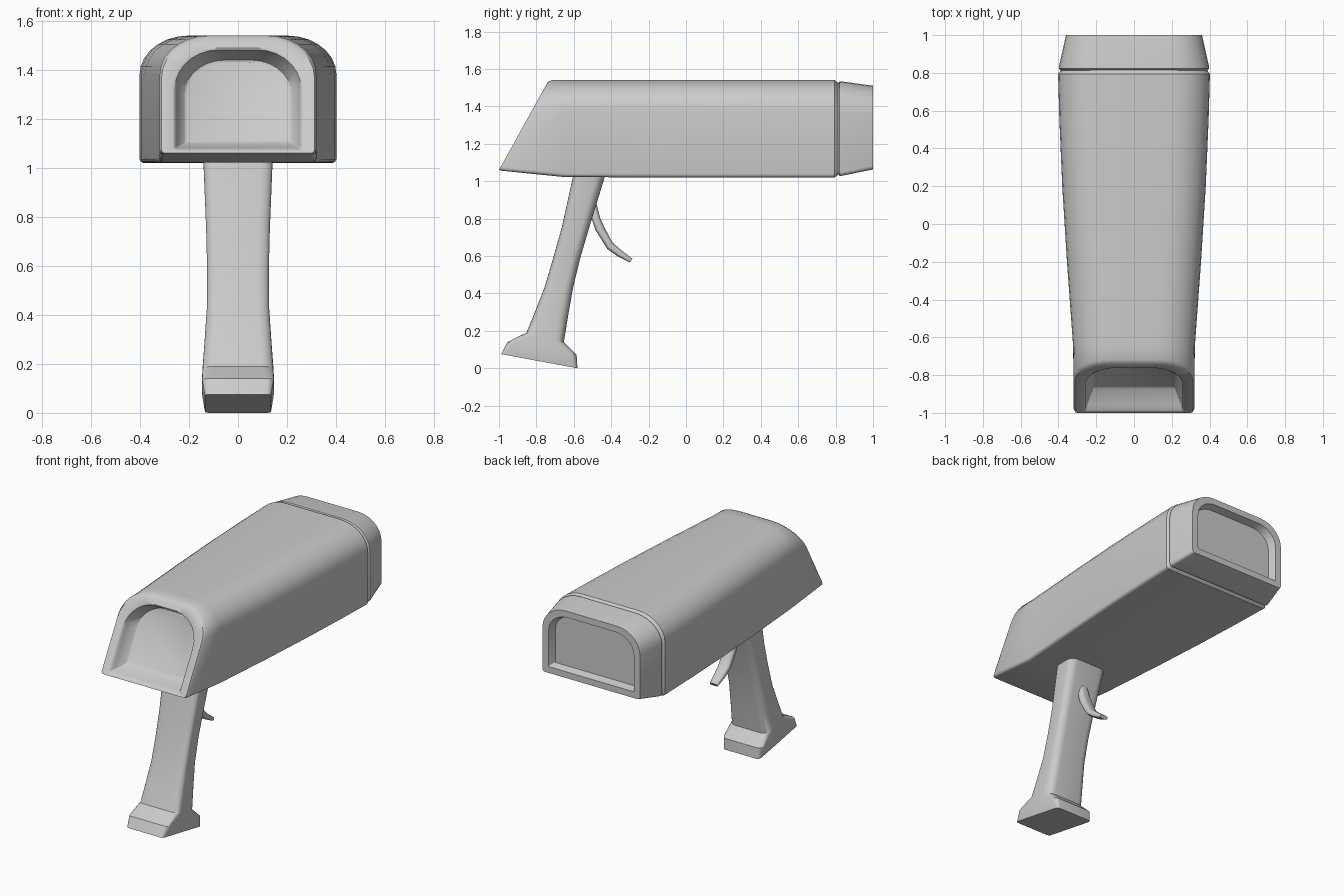
import bpy, bmesh, math


def outline(w, lo, hi, r_lo, r_hi, n_lo=4, n_hi=7):
    """Mirrored rounded section: half width w, from lo to hi, elliptical corners (rx, rv)."""
    half = []
    for i in range(n_lo + 1):
        a = math.pi / 2 * i / n_lo
        half.append((w - r_lo[0] * (1 - math.sin(a)), lo + r_lo[1] * (1 - math.cos(a))))
    for i in range(n_hi + 1):
        a = math.pi / 2 * i / n_hi
        half.append((w - r_hi[0] * (1 - math.cos(a)), hi - r_hi[1] * (1 - math.sin(a))))
    return half + [(-x, v) for x, v in reversed(half)]


def loft(name, rings, cap_start=False, cap_end=False, angle=35):
    bm = bmesh.new()
    rows = [[bm.verts.new(p) for p in ring] for ring in rings]
    n = len(rows[0])
    for a, b in zip(rows, rows[1:]):
        for i in range(n):
            j = (i + 1) % n
            bm.faces.new((a[i], a[j], b[j], b[i]))
    if cap_start:
        bm.faces.new(rows[0][::-1])
    if cap_end:
        bm.faces.new(rows[-1])
    bmesh.ops.recalc_face_normals(bm, faces=bm.faces)
    # flip when an end panel faces inward
    for cap, sign in ((cap_start, -1), (cap_end and not cap_start, 1)):
        if cap:
            panel = max(bm.faces, key=lambda f: len(f.verts))
            axis = 2 if abs(panel.normal.z) > 0.9 else 1
            want = -1 if axis == 2 else sign
            if panel.normal[axis] * want < 0:
                bmesh.ops.reverse_faces(bm, faces=bm.faces)
    me = bpy.data.meshes.new(name)
    bm.to_mesh(me)
    bm.free()
    ob = bpy.data.objects.new(name, me)
    bpy.context.collection.objects.link(ob)
    bpy.ops.object.select_all(action='DESELECT')
    ob.select_set(True)
    bpy.context.view_layer.objects.active = ob
    bpy.ops.object.shade_smooth_by_angle(angle=math.radians(angle))
    return ob


def housing_ring(y, w, z0, z1, rx, rz, rb=0.02, slant=0.0):
    return [(x, y + slant * (z - 1.06), z)
            for x, z in outline(w, z0, z1, (rb, rb), (rx, rz))]


S = 0.555  # slope of the slanted front

# Main housing: recessed screen, slanted rim, then the widening shell
loft("housing", [
    housing_ring(-0.888, 0.210, 1.11, 1.43, 0.16, 0.13, 0.003, S),
    housing_ring(-0.895, 0.220, 1.10, 1.44, 0.165, 0.14, 0.003, S),
    housing_ring(-0.970, 0.250, 1.083, 1.475, 0.18, 0.16, 0.006, S),
    housing_ring(-0.994, 0.258, 1.076, 1.482, 0.18, 0.16, 0.008, S),
    housing_ring(-1.000, 0.265, 1.072, 1.490, 0.18, 0.16, 0.01, S),
    housing_ring(-1.000, 0.312, 1.060, 1.530, 0.20, 0.16, 0.015, S),
    housing_ring(-0.985, 0.320, 1.056, 1.540, 0.20, 0.16, 0.02, S),
    housing_ring(-0.65, 0.322, 1.022, 1.54, 0.20, 0.16),
    housing_ring(-0.20, 0.355, 1.02, 1.54, 0.20, 0.16),
    housing_ring(0.20, 0.380, 1.02, 1.54, 0.20, 0.16),
    housing_ring(0.55, 0.395, 1.02, 1.54, 0.20, 0.16),
    housing_ring(0.795, 0.402, 1.02, 1.54, 0.20, 0.16),
    housing_ring(0.805, 0.394, 1.028, 1.532, 0.20, 0.16),
    housing_ring(0.815, 0.385, 1.036, 1.524, 0.20, 0.16),
], cap_start=True)

# Rear cap: tapered ring with a recessed window
loft("rear_cap", [
    housing_ring(0.812, 0.387, 1.038, 1.522, 0.20, 0.16),
    housing_ring(0.822, 0.398, 1.028, 1.534, 0.20, 0.16),
    housing_ring(0.835, 0.397, 1.029, 1.533, 0.20, 0.16),
    housing_ring(1.0, 0.360, 1.063, 1.510, 0.17, 0.15),
    housing_ring(1.0, 0.315, 1.105, 1.468, 0.14, 0.12, 0.006),
    housing_ring(0.95, 0.300, 1.118, 1.455, 0.135, 0.115, 0.006),
], cap_end=True)


def grip_ring(yf, zf, yb, zb, w, rx=0.05, rv=0.3):
    """Section between a front point and a back point in the side view."""
    return [(x, yf + (yb - yf) * t, zf + (zb - zf) * t)
            for x, t in outline(w, 0, 1, (rx, rv * 0.7), (rx, rv), 5, 5)]


# Handle with flared foot
loft("handle", [
    grip_ring(-0.600, 1.04, -0.425, 1.04, 0.142),
    grip_ring(-0.605, 1.02, -0.435, 1.02, 0.141),
    grip_ring(-0.665, 0.75, -0.518, 0.75, 0.130),
    grip_ring(-0.710, 0.59, -0.565, 0.59, 0.126),
    grip_ring(-0.757, 0.43, -0.604, 0.43, 0.127),
    grip_ring(-0.812, 0.29, -0.632, 0.27, 0.137),
    grip_ring(-0.853, 0.19, -0.653, 0.14, 0.145),
    grip_ring(-0.955, 0.14, -0.585, 0.072, 0.147, 0.03, 0.1),
    grip_ring(-0.988, 0.075, -0.580, 0.0, 0.135, 0.02, 0.06),
], cap_end=True)

# Curved trigger
loft("trigger", [
    grip_ring(-0.520, 0.87, -0.477, 0.875, 0.030, 0.02, 0.45),
    grip_ring(-0.505, 0.80, -0.458, 0.80, 0.040, 0.03, 0.45),
    grip_ring(-0.485, 0.74, -0.432, 0.745, 0.042, 0.03, 0.45),
    grip_ring(-0.420, 0.637, -0.393, 0.672, 0.040, 0.03, 0.45),
    grip_ring(-0.365, 0.598, -0.347, 0.632, 0.036, 0.025, 0.45),
    grip_ring(-0.300, 0.565, -0.286, 0.585, 0.028, 0.02, 0.45),
], cap_start=False, cap_end=True)
